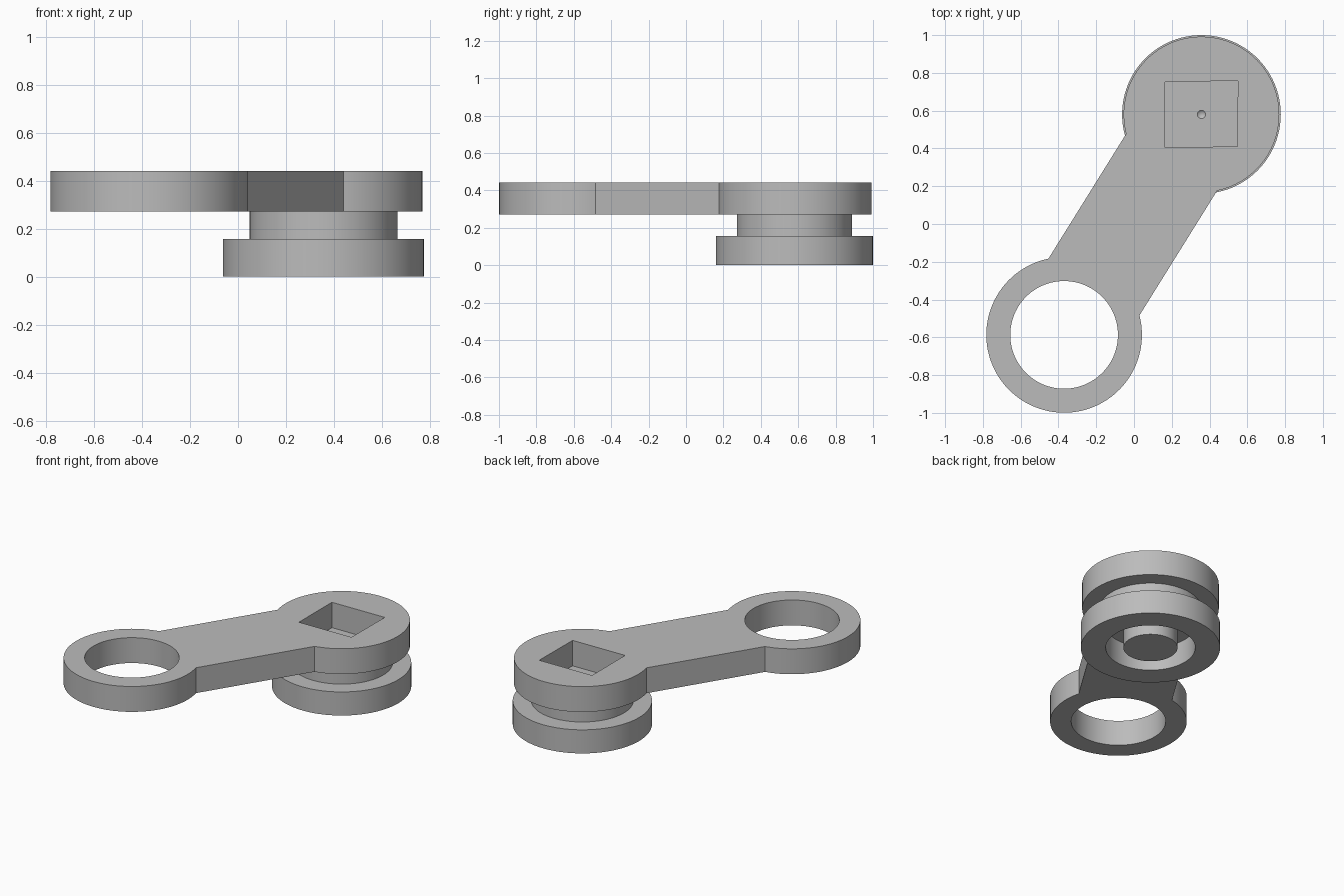
import bpy, bmesh
from math import sin, cos, pi, asin, atan2, radians
from mathutils import Vector

cube = bpy.data.objects.get("Cube")
if cube:
    bpy.data.objects.remove(cube)

RING = Vector((-0.37, -0.587))     # open ring end of the arm
HUB = Vector((0.357, 0.58))        # socket end, above the spool
HEAD_R, HOLE_R, BAR_HALF = 0.412, 0.285, 0.284
Z_FLANGE, Z_PLATE, Z_TOP = 0.157, 0.272, 0.441

grey = bpy.data.materials.new("plain grey")
grey.use_nodes = True
grey.diffuse_color = (0.5, 0.5, 0.5, 1)
grey.node_tree.nodes["Principled BSDF"].inputs["Base Color"].default_value = (0.5, 0.5, 0.5, 1)


def arc(centre, radius, start, end, steps):
    """Points along an arc, both ends included."""
    angles = [start + (end - start) * i / steps for i in range(steps + 1)]
    return [centre + Vector((cos(a), sin(a))) * radius for a in angles]


def finish(bm, name):
    bmesh.ops.recalc_face_normals(bm, faces=bm.faces)
    mesh = bpy.data.meshes.new(name)
    bm.to_mesh(mesh)
    bm.free()
    mesh.materials.append(grey)
    obj = bpy.data.objects.new(name, mesh)
    bpy.context.collection.objects.link(obj)
    bpy.ops.object.select_all(action='DESELECT')
    obj.select_set(True)
    bpy.context.view_layer.objects.active = obj
    bpy.ops.object.shade_smooth_by_angle(angle=radians(30))
    return obj


def extruded_plate(name, loops, z0, z1):
    """Flat plate from an outline followed by its hole loops."""
    bm = bmesh.new()
    for loop in loops:
        verts = [bm.verts.new((p.x, p.y, z0)) for p in loop]
        for a, b in zip(verts, verts[1:] + verts[:1]):
            bm.edges.new((a, b))
    bmesh.ops.triangle_fill(bm, edges=bm.edges[:], use_beauty=True)
    ext = bmesh.ops.extrude_face_region(bm, geom=bm.faces[:])
    top = [v for v in ext["geom"] if isinstance(v, bmesh.types.BMVert)]
    bmesh.ops.translate(bm, verts=top, vec=(0, 0, z1 - z0))
    return finish(bm, name)


def lathe(name, centre, profile, steps=96):
    """Turned solid from (radius, height) points."""
    bm = bmesh.new()
    verts = [bm.verts.new((r, 0, z)) for r, z in profile]
    edges = [bm.edges.new(pair) for pair in zip(verts, verts[1:])]
    bmesh.ops.spin(bm, geom=verts + edges, cent=(0, 0, 0), axis=(0, 0, 1),
                   angle=2 * pi, steps=steps, use_duplicate=False)
    bmesh.ops.remove_doubles(bm, verts=bm.verts, dist=0.0005)
    bmesh.ops.translate(bm, verts=bm.verts, vec=(centre.x, centre.y, 0))
    return finish(bm, name)


# Arm: two round heads joined by a straight bar, with a ring hole and a square socket
along = HUB - RING
heading = atan2(along.y, along.x)
spread = asin(BAR_HALF / HEAD_R)
outline = arc(RING, HEAD_R, heading + spread, heading + 2 * pi - spread, 80)
outline += arc(HUB, HEAD_R, heading - pi + spread, heading + pi - spread, 80)
ring_hole = arc(RING, HOLE_R, 0, 2 * pi, 96)[:-1]
socket = [Vector(p) for p in ((0.165, 0.405), (0.547, 0.411), (0.55, 0.758), (0.165, 0.752))]
extruded_plate("arm_plate", [outline, ring_hole, socket], Z_PLATE, Z_TOP)

# Spool: flange with a ring recess around a centre post, neck, and a small centre dimple
lathe("spool", HUB, [
    (0, 0), (0.163, 0), (0.163, Z_FLANGE), (0.27, Z_FLANGE), (0.27, 0),
    (0.42, 0), (0.42, Z_FLANGE), (0.308, Z_FLANGE), (0.308, Z_PLATE),
    (0.022, Z_PLATE), (0, Z_PLATE - 0.02)])
